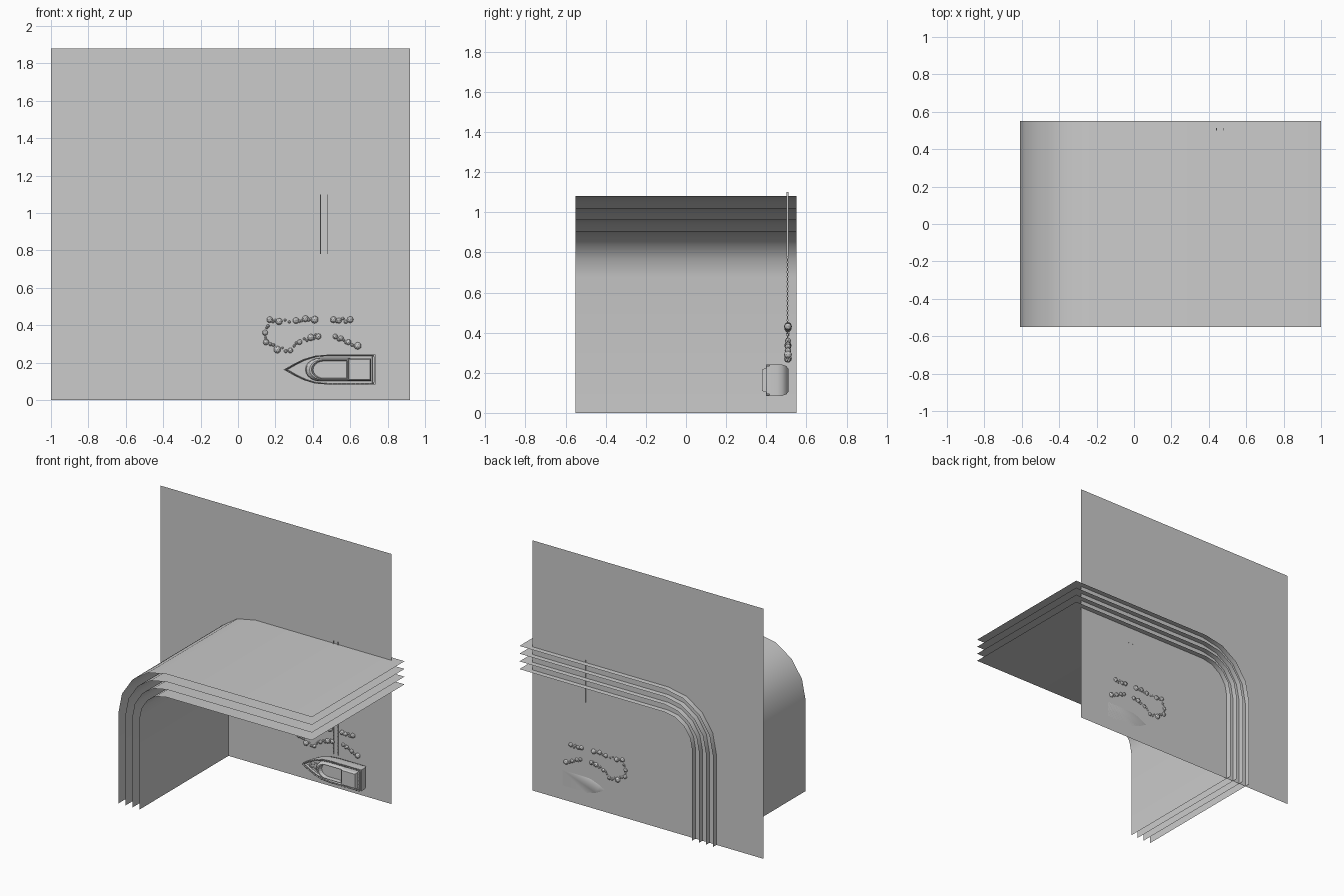
import bpy, bmesh, math, random
from mathutils import Vector

random.seed(4)
cube = bpy.data.objects.get("Cube")
if cube:
    bpy.data.objects.remove(cube, do_unlink=True)

grey = bpy.data.materials.new("plain grey")
grey.use_nodes = True
GREY = (0.6, 0.6, 0.6, 1)
grey.diffuse_color = GREY
grey.node_tree.nodes["Principled BSDF"].inputs["Base Color"].default_value = GREY


def finish(bm, name, smooth=None, recalc=True):
    """Turn a bmesh into a named grey object."""
    if recalc:
        bmesh.ops.recalc_face_normals(bm, faces=bm.faces)
    mesh = bpy.data.meshes.new(name)
    bm.to_mesh(mesh)
    bm.free()
    mesh.materials.append(grey)
    obj = bpy.data.objects.new(name, mesh)
    bpy.context.collection.objects.link(obj)
    if smooth:
        bpy.ops.object.select_all(action='DESELECT')
        obj.select_set(True)
        bpy.context.view_layer.objects.active = obj
        bpy.ops.object.shade_smooth_by_angle(angle=math.radians(smooth))
    return obj


def ribbon(name, profile, y0, y1, smooth=None):
    """Sweep an open x-z profile along y as a single-sided sheet."""
    bm = bmesh.new()
    rows = [[bm.verts.new((x, y, z)) for y in (y0, y1)] for x, z in profile]
    for a, b in zip(rows, rows[1:]):
        bm.faces.new((a[0], a[1], b[1], b[0]))
    return finish(bm, name, smooth, recalc=False)


def loft(name, loops, smooth=None):
    """Join equal closed loops and cap both ends."""
    bm = bmesh.new()
    rings = [[bm.verts.new(p) for p in loop] for loop in loops]
    n = len(rings[0])
    for a, b in zip(rings, rings[1:]):
        for i in range(n):
            j = (i + 1) % n
            bm.faces.new((a[i], a[j], b[j], b[i]))
    bm.faces.new(rings[0])
    bm.faces.new(rings[-1])
    return finish(bm, name, smooth)


def add_box(bm, centre, size):
    made = bmesh.ops.create_cube(bm, size=1)["verts"]
    for v in made:
        v.co = Vector(a * b for a, b in zip(v.co, size)) + Vector(centre)


def tube(name, points, radius):
    curve = bpy.data.curves.new(name, 'CURVE')
    curve.dimensions = '3D'
    curve.bevel_depth = radius
    curve.bevel_resolution = 0
    line = curve.splines.new('POLY')
    line.points.add(len(points) - 1)
    for p, co in zip(line.points, points):
        p.co = (*co, 1)
    curve.materials.append(grey)
    obj = bpy.data.objects.new(name, curve)
    bpy.context.collection.objects.link(obj)


# Upright wall sheet
WALL_Y = 0.51
bm = bmesh.new()
bm.faces.new([bm.verts.new((x, WALL_Y, z)) for x, z in
              ((-1, 0), (0.92, 0), (0.92, 1.88), (-1, 1.88))])
finish(bm, "wall_sheet", recalc=False)

# Four nested bent sheets sharing one bend centre
CX, CZ, STEPS = -0.21, 0.68, 4
for k in range(4):
    r = 0.4 - 0.058 * k
    arc = [(CX - r * math.cos(a), CZ + r * math.sin(a))
           for a in (math.pi / 2 * i / STEPS for i in range(STEPS + 1))]
    profile = [(CX - r, 0)] + arc + [(1, CZ + r)]
    ribbon(f"bent_sheet_{k + 1}", profile[::-1], 0.55, -0.55, smooth=30)

# Boat: its deck faces -y and its bow points to -x
BOAT_Z = 0.163
half_plan = [(0.30, 0.032), (0.35, 0.056), (0.41, 0.074), (0.48, 0.08), (0.735, 0.08)]
plan = [(0.243, 0)] + half_plan + [(x, -w) for x, w in reversed(half_plan)]


def plan_loop(y, scale, mid=0.51, outline=plan):
    return [(mid + (x - mid) * scale, y, BOAT_Z + w * scale) for x, w in outline]


loft("boat_hull", [
    plan_loop(0.51, 0.72), plan_loop(0.50, 0.88), plan_loop(0.48, 0.97),
    plan_loop(0.455, 1), plan_loop(0.415, 1), plan_loop(0.415, 0.94),
    plan_loop(0.43, 0.92)], smooth=35)

# Curved windscreen wrapped around the open cockpit
arch = [(0.44 - 0.08 * math.sin(a), 0.062 * math.cos(a))
        for a in (math.pi * i / 10 for i in range(11))]
screen = [(0.6, 0.062)] + arch + [(0.6, -0.062)]
loft("windscreen", [
    plan_loop(y, s, 0.52, screen) for y, s in
    ((0.43, 1), (0.408, 0.97), (0.392, 0.86), (0.392, 0.8), (0.42, 0.74))])

# Stern cabin with a tapered roof
cabin = [(0.59, 0.058), (0.71, 0.058), (0.71, -0.058), (0.59, -0.058)]
loft("stern_cabin", [
    plan_loop(y, s, 0.65, cabin) for y, s in
    ((0.43, 1.04), (0.395, 1.02), (0.38, 0.92))])
bm = bmesh.new()
add_box(bm, (0.724, 0.412, BOAT_Z), (0.012, 0.02, 0.14))
finish(bm, "stern_bench")

# Guard rail and its posts
rail = plan_loop(0.4, 0.96)
tube("guard_rail", rail + rail[:1], 0.002)
bm = bmesh.new()
for a, b in zip(rail, rail[1:] + rail[:1]):
    a, b = Vector(a), Vector(b)
    count = max(2, round((b - a).length / 0.025))
    for i in range(count):
        p = a.lerp(b, i / count)
        add_box(bm, (p.x, 0.409, p.z), (0.004, 0.02, 0.004))
finish(bm, "rail_posts")

# Fittings scattered on the bow deck
bm = bmesh.new()
for i in range(14):
    x = random.uniform(0.29, 0.36)
    z = BOAT_Z + random.uniform(-0.35, 0.35) * (x - 0.25)
    add_box(bm, (x, 0.427, z), (0.006, 0.008, 0.006))
finish(bm, "deck_fittings")

# Strings of round pebbles set into the wall, small ones between large ones
strings = [
    [(0.60, 0.43), (0.54, 0.425), (0.51, 0.43)],
    [(0.41, 0.43), (0.36, 0.435), (0.31, 0.425), (0.22, 0.42), (0.17, 0.43),
     (0.145, 0.36), (0.15, 0.31), (0.21, 0.27), (0.28, 0.265), (0.33, 0.31),
     (0.39, 0.335), (0.43, 0.34)],
    [(0.52, 0.34), (0.55, 0.33), (0.59, 0.31), (0.64, 0.29)],
]
bm = bmesh.new()


def pebble(x, z, r):
    made = bmesh.ops.create_icosphere(bm, subdivisions=2, radius=r)["verts"]
    bmesh.ops.translate(bm, verts=made, vec=(x, WALL_Y - 0.002, z))


for string in strings:
    for x, z in string:
        pebble(x, z, random.uniform(0.014, 0.021))
    for (x0, z0), (x1, z1) in zip(string, string[1:]):
        for t in (0.4, 0.65):
            pebble(x0 + (x1 - x0) * t, z0 + (z1 - z0) * t + random.uniform(-0.012, 0.012),
                   random.uniform(0.006, 0.01))
finish(bm, "pebble_strings")

# Pair of thin masts: solid above, beaded cord below
for side, x in (("right", 0.441), ("left", 0.478)):
    bm = bmesh.new()
    add_box(bm, (x, 0.506, 0.94), (0.003, 0.012, 0.32))
    add_box(bm, (x, 0.506, 0.52), (0.002, 0.004, 0.54))
    for i in range(22):
        add_box(bm, (x, 0.506, 0.27 + i * 0.024), (0.003, 0.008, 0.008))
    finish(bm, f"{side}_mast")
